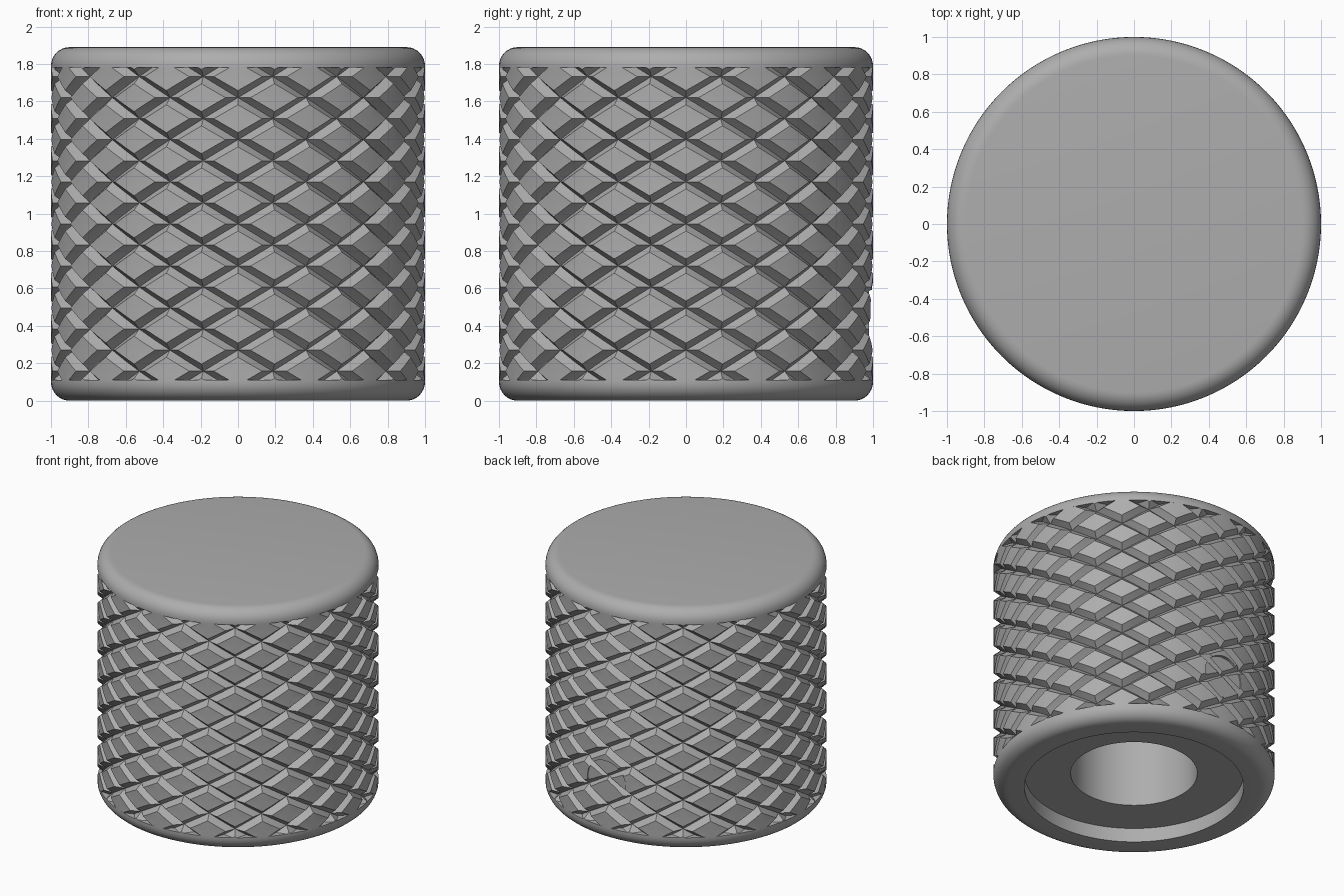
import bpy, bmesh, math
from mathutils import Vector

if "Cube" in bpy.data.objects:
    bpy.data.objects.remove(bpy.data.objects["Cube"])

STARTS, ROW_H = 16, 0.225      # grooves around, diamond height
DEPTH, HALF = 0.05, 0.17       # groove depth, half width as a share of a diamond
LOW, HIGH, MID = 0.11, 1.78, 0.945

metal = bpy.data.materials.new("grey_metal")
metal.diffuse_color = (0.42, 0.42, 0.42, 1)
metal.use_nodes = True
metal.node_tree.nodes["Principled BSDF"].inputs["Base Color"].default_value = metal.diffuse_color


def add_object(name, bm):
    mesh = bpy.data.meshes.new(name)
    bm.normal_update()
    bm.to_mesh(mesh)
    bm.free()
    obj = bpy.data.objects.new(name, mesh)
    bpy.context.collection.objects.link(obj)
    mesh.materials.append(metal)
    return obj


def smooth(obj, degrees):
    bpy.ops.object.select_all(action='DESELECT')
    obj.select_set(True)
    bpy.context.view_layer.objects.active = obj
    bpy.ops.object.shade_smooth_by_angle(angle=math.radians(degrees))


# Core: one lathed profile with rounded rims, blind bore and bottom recess
def rim(z, start):
    return [(0.9 + 0.1 * math.cos(a), z + 0.1 * math.sin(a))
            for a in (math.radians(start + 90 * k / 8) for k in range(9))]


profile = ([(0, 1.4), (0.45, 1.4), (0.45, 0.11), (0.78, 0.11), (0.78, 0)]
           + rim(0.1, -90) + [(1, LOW), (0.9, LOW), (0.9, HIGH), (1, HIGH)]
           + rim(1.79, 0) + [(0, 1.89)])
bm = bmesh.new()
verts = [bm.verts.new((r, 0, z)) for r, z in profile]
edges = [bm.edges.new(p) for p in zip(verts, verts[1:])]
bmesh.ops.spin(bm, geom=verts + edges, cent=(0, 0, 0), axis=(0, 0, 1),
               angle=math.tau, steps=128)
bmesh.ops.remove_doubles(bm, verts=bm.verts, dist=1e-4)
bmesh.ops.recalc_face_normals(bm, faces=bm.faces)
smooth(add_object("knob_core", bm), 30)


# Knurled sleeve: diamonds between two crossing sets of V grooves
def groove(t):
    t = abs(t - round(t))
    return max(0, 1 - t / HALF)


def knurl_point(u, v):
    a = (u + v) * math.pi / STARTS - math.pi / 2
    r = 1 - DEPTH * max(groove(u), groove(v))
    return r * math.cos(a), r * math.sin(a), MID + (u - v) * ROW_H / 2


bm = bmesh.new()
steps = [0, HALF, 0.5, 1 - HALF, 1]
for s in range(2 * STARTS):
    for t in range(-10, 11):
        if (s + t) % 2:
            continue
        a, b = (s + t) // 2, (s - t) // 2
        for i in range(4):
            for j in range(4):
                u0, u1 = a + steps[i], a + steps[i + 1]
                v0, v1 = b + steps[j], b + steps[j + 1]
                q = [bm.verts.new(knurl_point(*p)) for p in
                     ((u0, v0), (u1, v0), (u1, v1), (u0, v1))]
                # split corner cells along the crease where grooves meet
                if (i in (0, 3)) == (j in (0, 3)) and (i < 2) != (j < 2):
                    tris = ((1, 2, 3), (1, 3, 0))
                else:
                    tris = ((0, 1, 2), (0, 2, 3))
                for tri in tris:
                    bm.faces.new([q[k] for k in tri])
bmesh.ops.remove_doubles(bm, verts=bm.verts, dist=1e-4)
for z, d in ((LOW, -1), (HIGH, 1)):
    bmesh.ops.bisect_plane(bm, geom=bm.verts[:] + bm.edges[:] + bm.faces[:],
                           plane_co=(0, 0, z), plane_no=(0, 0, d), clear_outer=True)
bmesh.ops.remove_doubles(bm, verts=bm.verts, dist=1e-4)
# close the sleeve with end rings and an inner wall
border = [e for e in bm.edges if e.is_boundary]
ext = bmesh.ops.extrude_edge_only(bm, edges=border)["geom"]
for v in ext:
    if isinstance(v, bmesh.types.BMVert):
        flat = Vector((v.co.x, v.co.y, 0)).normalized() * 0.88
        v.co.x, v.co.y = flat.x, flat.y
bmesh.ops.bridge_loops(bm, edges=[e for e in bm.edges if e.is_boundary])
bmesh.ops.recalc_face_normals(bm, faces=bm.faces)
sleeve = add_object("knurled_sleeve", bm)

# Shallow round spot face on the back
bm = bmesh.new()
bmesh.ops.create_cone(bm, cap_ends=True, segments=48, radius1=0.165, radius2=0.165, depth=0.2)
cutter = add_object("spot_face_cutter", bm)
cutter.rotation_euler.x = math.pi / 2
cutter.location = (0, 1.078, 0.465)
cutter.hide_render = True
cutter.hide_set(True)
mod = sleeve.modifiers.new("spot_face", 'BOOLEAN')
mod.operation, mod.solver, mod.object = 'DIFFERENCE', 'EXACT', cutter
smooth(sleeve, 15)
